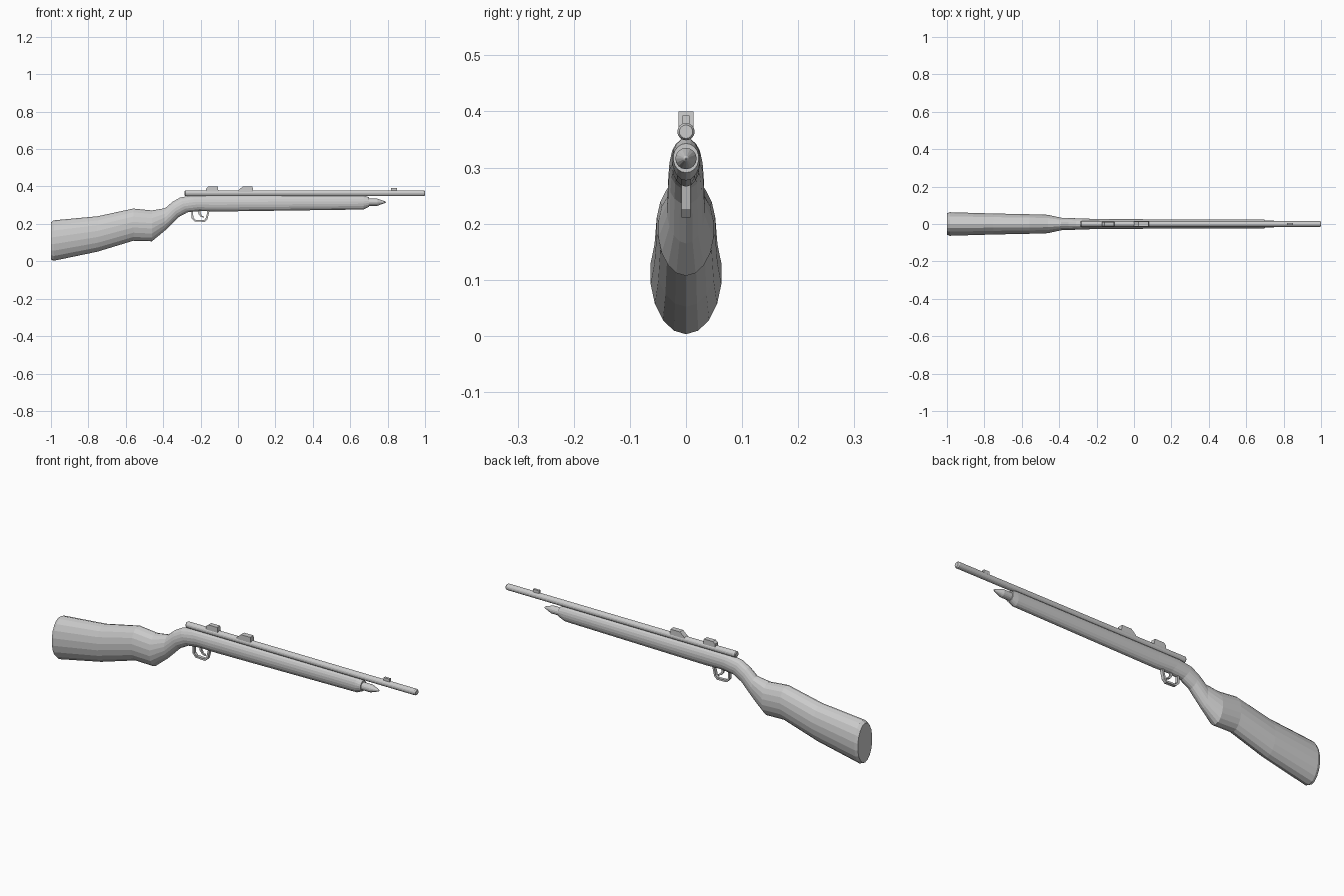
import bpy, bmesh
from math import sin, cos, pi

if "Cube" in bpy.data.objects:
    bpy.data.objects.remove(bpy.data.objects["Cube"])


def finish(name, bm):
    bmesh.ops.recalc_face_normals(bm, faces=bm.faces)
    me = bpy.data.meshes.new(name)
    bm.to_mesh(me)
    bm.free()
    ob = bpy.data.objects.new(name, me)
    bpy.context.collection.objects.link(ob)
    return ob


def loft(name, sections, sides=18):
    """Elliptical rings given as (top x, top z, bottom x, bottom z, half width)."""
    bm = bmesh.new()
    rings = []
    for xt, zt, xb, zb, w in sections:
        ring = []
        for i in range(sides):
            a = 2 * pi * i / sides
            t = (1 - cos(a)) / 2          # 0 at bottom, 1 at top
            ring.append(bm.verts.new((xb + (xt - xb) * t, w * sin(a), zb + (zt - zb) * t)))
        rings.append(ring)
    for r, s in zip(rings, rings[1:]):
        for i in range(sides):
            j = (i + 1) % sides
            bm.faces.new((r[i], r[j], s[j], s[i]))
    bm.faces.new(rings[0])
    bm.faces.new(rings[-1])
    return finish(name, bm)


def turned(name, z, profile, sides):
    """Round part along x from (x, radius) pairs."""
    return loft(name, [(x, z + r, x, z - r, r) for x, r in profile], sides)


def prism(name, outline, w):
    """Side outline in x, z extruded to half width w."""
    bm = bmesh.new()
    face = bm.faces.new([bm.verts.new((x, -w, z)) for x, z in outline])
    new = bmesh.ops.extrude_face_region(bm, geom=[face])["geom"]
    bmesh.ops.translate(bm, vec=(0, 2 * w, 0),
                        verts=[v for v in new if isinstance(v, bmesh.types.BMVert)])
    return finish(name, bm)


# Wooden stock: butt, grip and fore-end in one loft
loft("stock", [
    (-1.00, .208, -1.00, .010, .058),
    (-.985, .219, -.985, .003, .064),
    (-.75, .241, -.75, .052, .057),
    (-.56, .282, -.56, .110, .053),
    (-.46, .272, -.46, .107, .050),
    (-.39, .284, -.39, .165, .034),
    (-.35, .318, -.32, .235, .032),
    (-.31, .341, -.27, .262, .030),
    (-.25, .352, -.20, .269, .028),
    (-.12, .353, -.12, .266, .026),
    (.67, .352, .67, .277, .025),
    (.70, .343, .70, .291, .023),
])

# Fore-end tip
turned("fore_end_tip", .316, [(.68, .019), (.745, .019), (.785, .005), (.79, .001)], 16)

# Barrel with slightly chamfered ends
turned("barrel", .364, [(-.285, .012), (-.281, .0155), (.994, .0155), (1.0, .012)], 16)

# Sights
prism("rear_sight", [(-.17, .37), (-.17, .39), (-.158, .40), (-.108, .40), (-.104, .37)], .012)
prism("middle_sight", [(0, .37), (0, .378), (.025, .40), (.078, .40), (.081, .37)], .013)
prism("front_sight", [(.818, .37), (.818, .393), (.85, .393), (.85, .37)], .006)

# Trigger guard loop: outer edge, then inner edge back
prism("trigger_guard", [
    (-.25, .275), (-.249, .232), (-.232, .213), (-.178, .211), (-.163, .226), (-.150, .28),
    (-.160, .28), (-.172, .231), (-.182, .220), (-.228, .222), (-.239, .235), (-.240, .275)], .008)

# Trigger
prism("trigger", [
    (-.215, .275), (-.211, .253), (-.199, .238), (-.182, .233),
    (-.181, .238), (-.194, .245), (-.200, .256), (-.202, .275)], .004)
